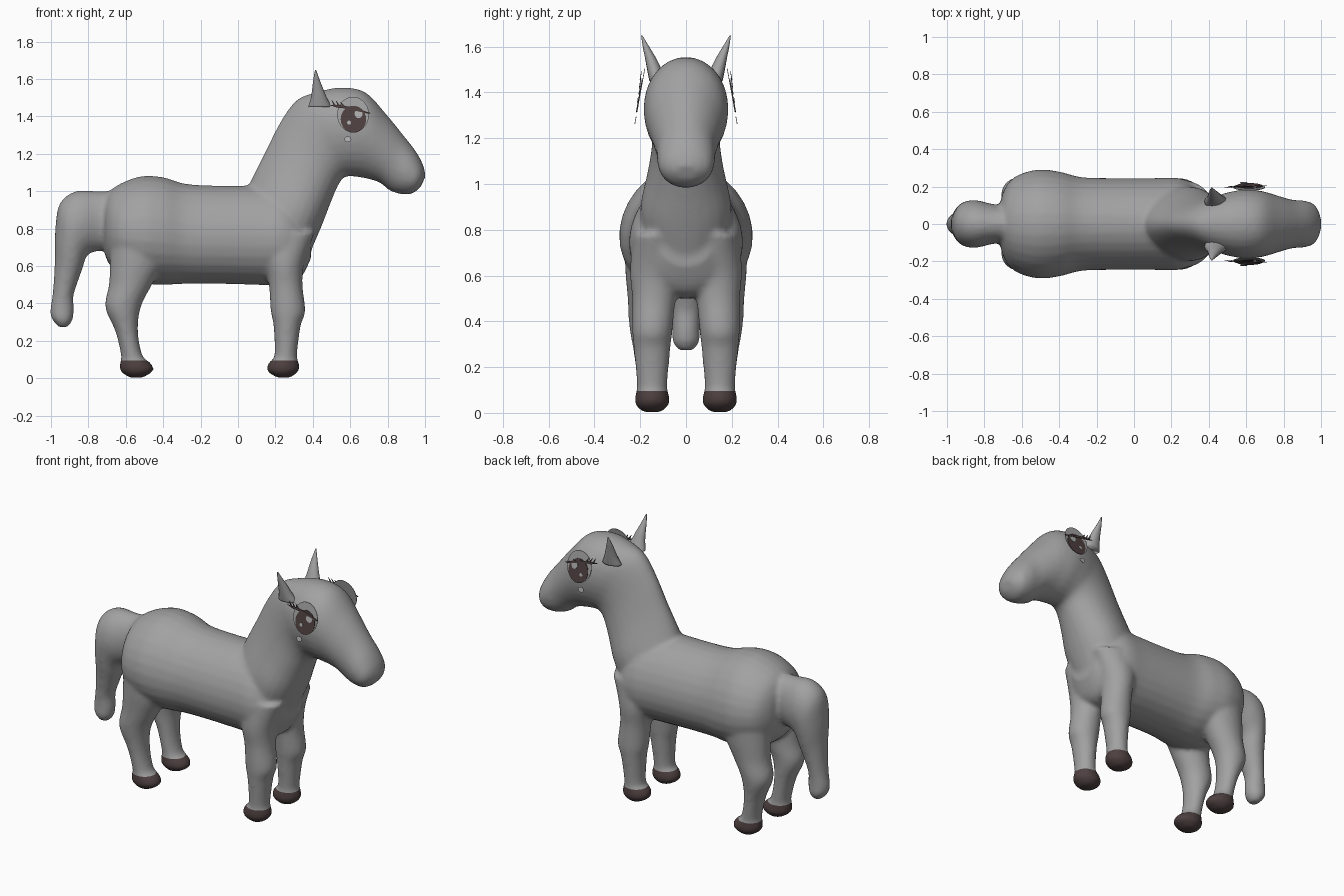
import bpy, bmesh, math
from mathutils import Vector

cube = bpy.data.objects.get("Cube")
if cube:
    bpy.data.objects.remove(cube, do_unlink=True)


def material(name, rgb):
    m = bpy.data.materials.new(name)
    m.use_nodes = True
    m.diffuse_color = (*rgb, 1)
    m.node_tree.nodes["Principled BSDF"].inputs["Base Color"].default_value = (*rgb, 1)
    return m


GREY = material("coat grey", (0.36, 0.36, 0.36))
BROWN = material("dark brown", (0.075, 0.05, 0.05))
PALE = material("pale grey", (0.42, 0.42, 0.42))


def new_object(name, bm, *mats):
    bmesh.ops.recalc_face_normals(bm, faces=bm.faces)
    mesh = bpy.data.meshes.new(name)
    bm.to_mesh(mesh)
    bm.free()
    for m in mats:
        mesh.materials.append(m)
    ob = bpy.data.objects.new(name, mesh)
    bpy.context.collection.objects.link(ob)
    return ob


def spline(rows, steps=4):
    """Catmull-Rom interpolation of parameter rows."""
    rows = [Vector(r) for r in rows]
    out = []
    for i in range(len(rows) - 1):
        a, b, c, d = rows[max(i - 1, 0)], rows[i], rows[i + 1], rows[min(i + 2, len(rows) - 1)]
        for s in range(steps):
            t = s / steps
            out.append(b + (c - a) * (t / 2) + (a * 2 - b * 5 + c * 4 - d) * (t * t / 2)
                       + (b * 3 - a - c * 3 + d) * (t ** 3 / 2))
    return out + [rows[-1]]


def loft(name, rows, side=1, sides=28):
    """Rows: two profile points (x, z, x, z), half width, centre y, taper towards the first point."""
    bm = bmesh.new()
    rings = []
    for x1, z1, x2, z2, w, yc, taper in spline(rows):
        ring = []
        for k in range(sides):
            a = math.tau * k / sides
            c, s = math.cos(a), math.sin(a)
            x = (x1 + x2) / 2 + (x1 - x2) / 2 * c
            z = (z1 + z2) / 2 + (z1 - z2) / 2 * c
            y = side * (yc + w * s * (1 - taper * c))
            ring.append(bm.verts.new((x, y, z)))
        rings.append(ring)
    for r, q in zip(rings, rings[1:]):
        for k in range(sides):
            j = (k + 1) % sides
            bm.faces.new((r[k], r[j], q[j], q[k]))
    bm.faces.new(rings[0])
    bm.faces.new(rings[-1])
    return new_object(name, bm, GREY)


# Trunk: x, top, bottom, half width
trunk = [(-.72, .90, .72, .08), (-.70, .98, .63, .17), (-.64, 1.035, .56, .25),
         (-.52, 1.08, .51, .29), (-.40, 1.075, .50, .28), (-.28, 1.04, .505, .25),
         (-.10, 1.03, .505, .245), (.10, 1.03, .50, .245), (.24, 1.02, .50, .245),
         (.33, .95, .53, .20), (.39, .84, .64, .11)]
parts = [loft("body", [(x, t, x, b, w, 0, .08) for x, t, b, w in trunk])]

# Neck and head: back point, throat point, half width, taper
neck = [(.02, .93, .39, .68, .20, .1), (.07, 1.06, .45, .82, .19, .3), (.15, 1.22, .50, .95, .16, .3),
        (.22, 1.36, .54, 1.04, .145, .25), (.31, 1.485, .57, 1.075, .15, .15), (.42, 1.53, .60, 1.08, .17, 0),
        (.55, 1.555, .65, 1.075, .185, -.05), (.68, 1.53, .70, 1.065, .175, -.05),
        (.79, 1.415, .76, 1.045, .15, 0), (.88, 1.305, .81, 1.005, .13, 0),
        (.95, 1.215, .87, .985, .125, 0), (.99, 1.14, .93, .987, .105, 0), (1.003, 1.08, .975, 1.02, .05, 0)]
parts.append(loft("neck_and_head", [(a, b, c, d, w, 0, t) for a, b, c, d, w, t in neck]))

# Tail: outer point, inner point, half width
tail = [(-.62, 1.0, -.62, .70, .10), (-.75, 1.0, -.74, .68, .105), (-.87, 1.0, -.79, .67, .125),
        (-.955, .93, -.815, .64, .125), (-.978, .78, -.83, .59, .11), (-.98, .62, -.855, .52, .085),
        (-.99, .46, -.88, .44, .065), (-1.003, .37, -.877, .37, .06), (-.997, .32, -.885, .31, .06),
        (-.96, .273, -.91, .275, .035)]
parts.append(loft("tail", [(*r, 0, 0) for r in tail]))

# Legs: z, rear x, front x, half width, centre y
front_leg = [(.78, .10, .41, .10, .13), (.62, .14, .355, .11, .135), (.50, .165, .345, .095, .14),
             (.36, .175, .36, .088, .147), (.28, .19, .335, .08, .148), (.12, .195, .315, .066, .148),
             (.085, .165, .325, .072, .148), (.04, .155, .325, .075, .148), (.003, .21, .28, .04, .148)]
hind_leg = [(.78, -.68, -.36, .11, .16), (.62, -.685, -.40, .11, .155), (.50, -.69, -.46, .10, .155),
            (.38, -.71, -.52, .09, .158), (.25, -.655, -.535, .075, .152), (.12, -.625, -.51, .066, .148),
            (.08, -.632, -.465, .072, .148), (.04, -.63, -.452, .075, .148), (.003, -.58, -.51, .04, .148)]
for name, leg in (("front_leg", front_leg), ("hind_leg", hind_leg)):
    for side in (-1, 1):
        parts.append(loft(name, [(a, z, b, z, w, y, 0) for z, a, b, w, y in leg], side))

# Fuse the parts into one soft skin
bpy.ops.object.select_all(action='DESELECT')
for p in parts:
    p.select_set(True)
skin = parts[0]
bpy.context.view_layer.objects.active = skin
bpy.ops.object.join()
remesh = skin.modifiers.new("fuse", 'REMESH')
remesh.mode = 'VOXEL'
remesh.voxel_size = .0125
soften = skin.modifiers.new("soften", 'SMOOTH')
soften.factor = .5
soften.iterations = 8
for m in ("fuse", "soften"):
    bpy.ops.object.modifier_apply(modifier=m)
skin.name = "horse_body"

# Hooves: cut the skin at hoof height and colour below
HOOF = .095
bm = bmesh.new()
bm.from_mesh(skin.data)
bmesh.ops.bisect_plane(bm, geom=bm.verts[:] + bm.edges[:] + bm.faces[:],
                       plane_co=(0, 0, HOOF), plane_no=(0, 0, 1))
skin.data.materials.clear()
for m in (GREY, BROWN):
    skin.data.materials.append(m)
for f in bm.faces:
    f.smooth = True
    f.material_index = int(f.calc_center_median().z < HOOF)
bm.to_mesh(skin.data)
bm.free()

# Ears: z, rear x, front x, half width, centre y
ear = [(1.45, .375, .50, .04, .12), (1.50, .39, .475, .032, .138), (1.55, .397, .455, .024, .155),
       (1.60, .403, .435, .014, .175), (1.648, .412, .418, .003, .193)]
for side, label in ((-1, "right"), (1, "left")):
    ob = loft(label + "_ear", [(a, z, b, z, w, y, 0) for z, a, b, w, y in ear], side, 16)
    for f in ob.data.polygons:
        f.use_smooth = True


def plate(name, pts, mat, layer, side):
    """Thin flat shape leaning outwards beside the head."""
    bm = bmesh.new()
    loops = []
    for d in (0, .003):
        loops.append([bm.verts.new((x, side * (.181 + (1.49 - z) * .18 + layer * .003 + d), z))
                      for x, z in pts])
    n = len(pts)
    for loop in loops:
        bm.faces.new(loop)
    for k in range(n):
        j = (k + 1) % n
        bm.faces.new((loops[0][k], loops[0][j], loops[1][j], loops[1][k]))
    return new_object(name, bm, mat)


def oval(x, z, rx, rz, n=28):
    return [(x + rx * math.cos(math.tau * k / n), z + rz * math.sin(math.tau * k / n)) for k in range(n)]


# Eyes with lid, iris, glints, lashes and a tear drop
lash_line = [(.485, 1.462), (.55, 1.46), (.62, 1.447), (.71, 1.418),
             (.70, 1.414), (.62, 1.432), (.56, 1.445), (.53, 1.447)]
for side, label in ((-1, "right"), (1, "left")):
    plate(label + "_eyeball", oval(.615, 1.41, .085, .095), GREY, 0, side)
    plate(label + "_iris", oval(.617, 1.385, .068, .072), BROWN, 1, side)
    plate(label + "_large_glint", oval(.645, 1.415, .022, .024, 14), PALE, 2, side)
    plate(label + "_small_glint", oval(.594, 1.367, .011, .011, 12), PALE, 2, side)
    plate(label + "_tear", oval(.587, 1.278, .019, .016, 14), PALE, 0, side)
    plate(label + "_lash_line", lash_line, BROWN, 3, side)
    for i, (x, z) in enumerate(((.50, 1.49), (.522, 1.487), (.545, 1.483))):
        plate(f"{label}_lash_{i}", [(x, z), (x + .026, 1.455), (x + .012, 1.455)], BROWN, 4, side)
